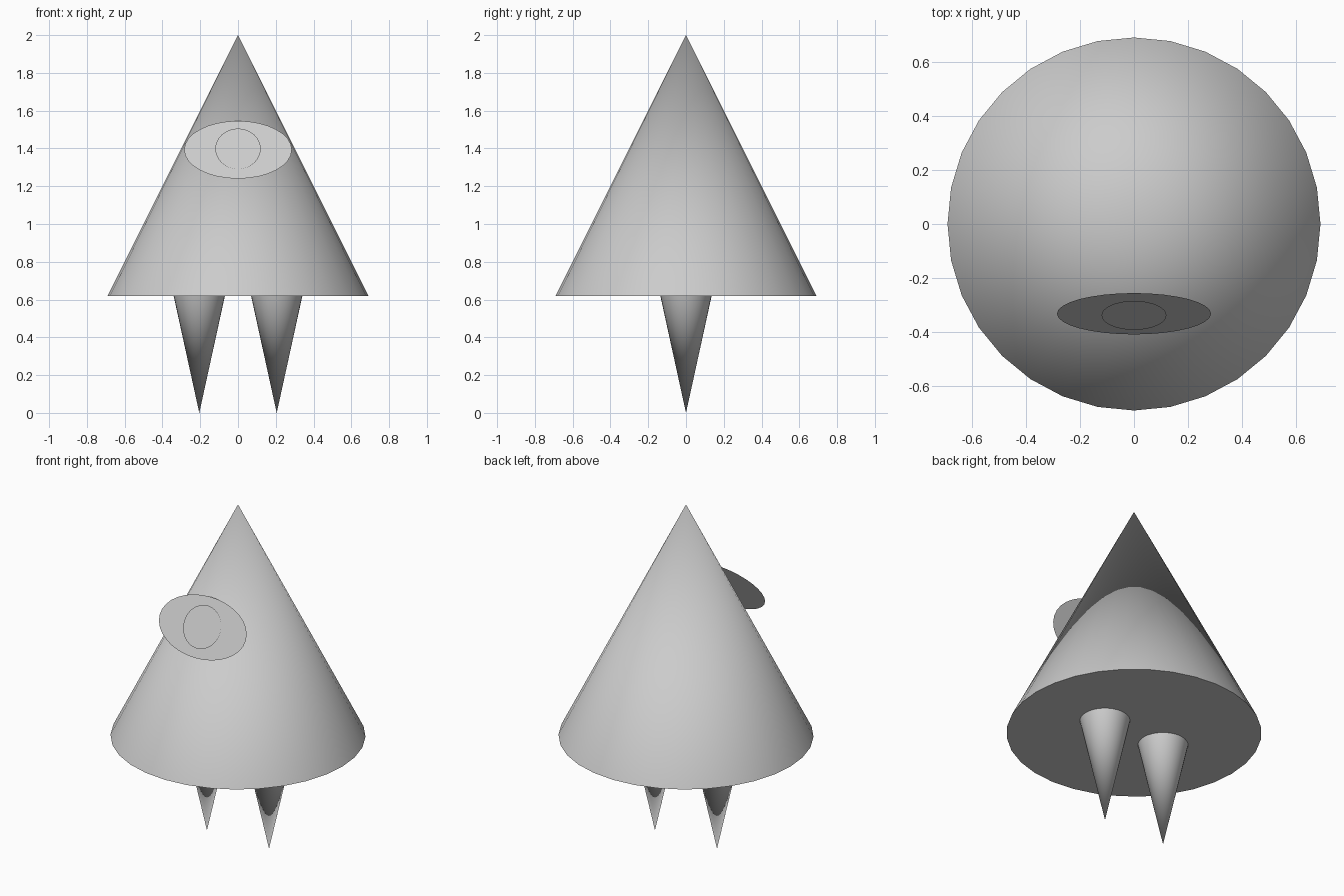
import bpy
import math

if "Cube" in bpy.data.objects:
    bpy.data.objects.remove(bpy.data.objects["Cube"])

SIDES = 32
TILT = math.atan(2)  # slope of the body wall


def cone(name, x, z_low, z_high, r_low, r_high):
    bpy.ops.mesh.primitive_cone_add(
        vertices=SIDES, radius1=r_low, radius2=r_high, depth=z_high - z_low,
        location=(x, 0, (z_low + z_high) / 2))
    ob = bpy.context.object
    ob.name = name
    bpy.ops.object.shade_smooth_by_angle(angle=math.radians(40))
    return ob


def disc(name, y, z, half_width, half_height):
    bpy.ops.mesh.primitive_circle_add(
        vertices=SIDES, radius=1, fill_type='NGON',
        location=(0, y, z), rotation=(TILT, 0, 0))
    ob = bpy.context.object
    ob.name = name
    ob.scale = (half_width, half_height, 1)
    return ob


# Conical body
cone("body", 0, 0.62, 2.0, 0.69, 0)

# Pair of pointed legs, just sunk into the body base
for side, label in ((-1, "left"), (1, "right")):
    cone(label + "_leg", side * 0.205, 0, 0.63, 0, 0.138)

# Flat eye and pupil, parallel to the front of the body
disc("eye", -0.332, 1.393, 0.285, 0.171)
disc("pupil", -0.338, 1.398, 0.12, 0.12)
